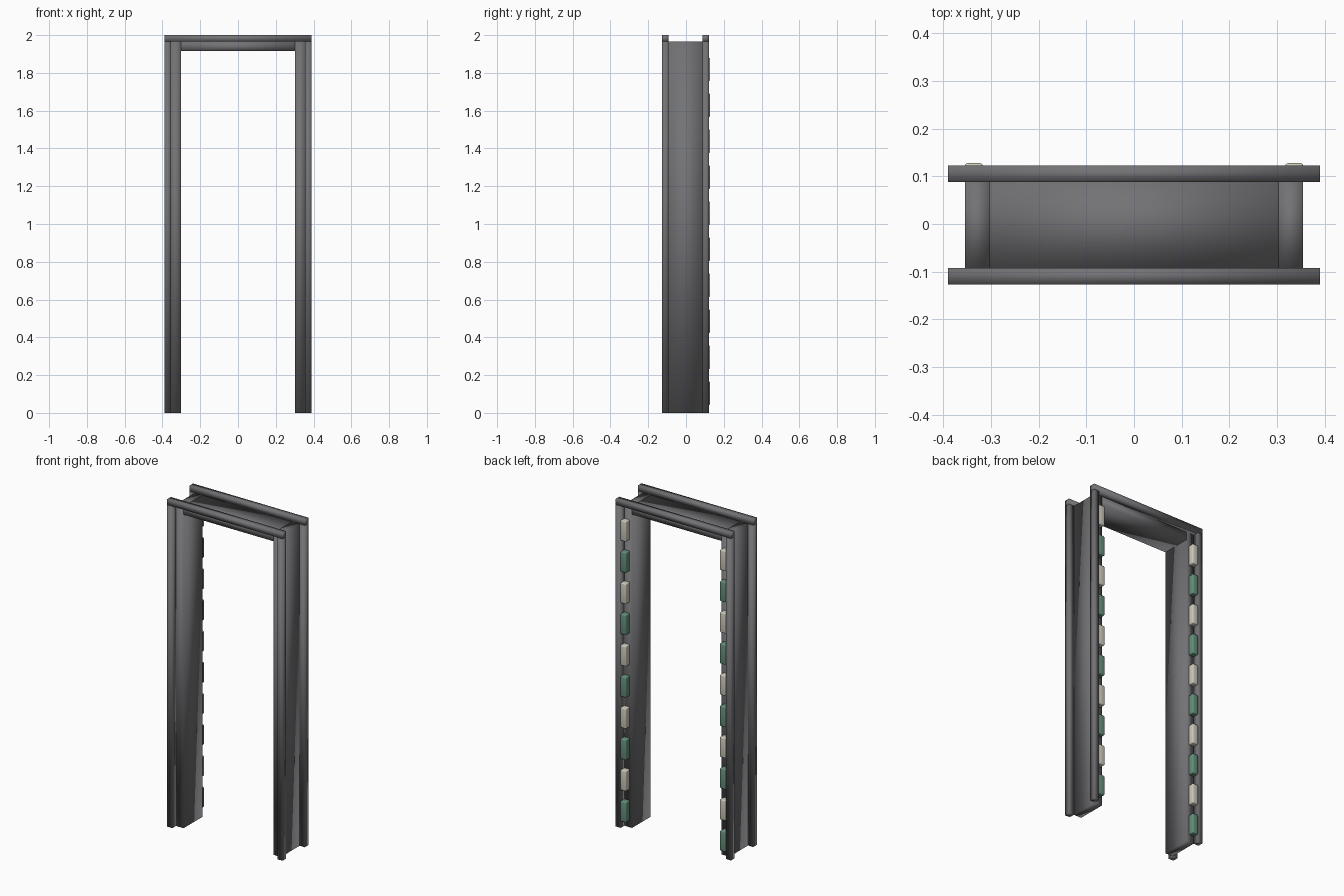
import bpy
import bmesh

cube = bpy.data.objects.get("Cube")
if cube:
    bpy.data.objects.remove(cube, do_unlink=True)


def make_material(name, colour):
    mat = bpy.data.materials.new(name)
    mat.use_nodes = True
    mat.diffuse_color = (*colour, 1)
    mat.node_tree.nodes["Principled BSDF"].inputs["Base Color"].default_value = (*colour, 1)
    return mat


def make_box(name, low, high, mat, rounding=0):
    """Smooth-shaded box between two corners, optionally with rounded edges."""
    mesh = bpy.data.meshes.new(name)
    bm = bmesh.new()
    bmesh.ops.create_cube(bm, size=1)
    for v in bm.verts:
        v.co = [l + (c + 0.5) * (h - l) for c, l, h in zip(v.co, low, high)]
    if rounding:
        bmesh.ops.bevel(bm, geom=bm.edges[:], offset=rounding, segments=3,
                        profile=0.5, affect='EDGES', clamp_overlap=True)
    for f in bm.faces:
        f.smooth = True
    bm.to_mesh(mesh)
    bm.free()
    mesh.materials.append(mat)
    obj = bpy.data.objects.new(name, mesh)
    bpy.context.collection.objects.link(obj)
    return obj


def make_pair(name, low, high, mat, rounding=0):
    """The same box on the left (+x) and mirrored on the right."""
    make_box("left_" + name, low, high, mat, rounding)
    make_box("right_" + name, (-high[0], low[1], low[2]),
             (-low[0], high[1], high[2]), mat, rounding)


steel = make_material("dark_steel", (0.17, 0.17, 0.18))
cream = make_material("cream_lamp", (0.62, 0.59, 0.5))
green = make_material("green_lamp", (0.13, 0.28, 0.2))

OUTER, MIDDLE, INNER = 0.39, 0.355, 0.303   # half widths
TOP, LEDGE, SOFFIT = 2.0, 1.965, 1.915      # heights
CORE_FRONT, CORE_BACK = -0.092, 0.088
BAR = 0.035

# Recessed core of the frame
make_pair("jamb", (INNER, CORE_FRONT, 0), (MIDDLE, CORE_BACK, LEDGE), steel)
make_box("lintel", (-INNER, CORE_FRONT, SOFFIT), (INNER, CORE_BACK, LEDGE), steel)

# Square trim bars around the outer edge, front and back
for side, y in (("front", CORE_FRONT - BAR), ("back", CORE_BACK)):
    make_pair(side + "_trim_post", (MIDDLE, y, 0), (OUTER, y + BAR, LEDGE), steel)
    make_box(side + "_trim_head", (-OUTER, y, LEDGE), (OUTER, y + BAR, TOP), steel)

# Alternating lamps up the back of both jambs
for i in range(10):
    z = 0.104 + i * 0.1905
    make_pair(f"lamp_{i + 1}", (0.317, CORE_BACK, z - 0.062),
              (MIDDLE, 0.1275, z + 0.062), cream if i % 2 else green, 0.006)
